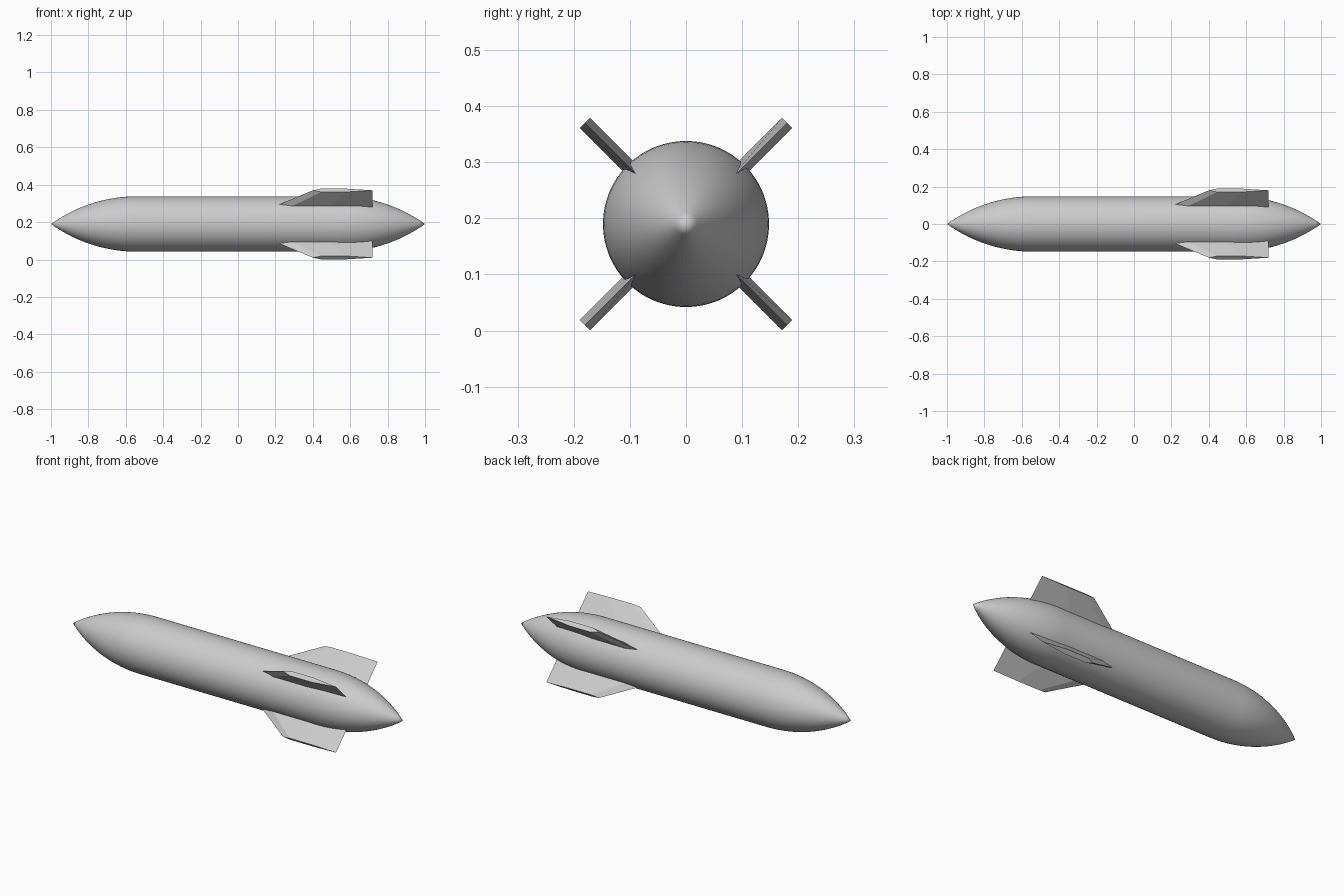
import bpy, bmesh, math
from mathutils import Matrix

if "Cube" in bpy.data.objects:
    bpy.data.objects.remove(bpy.data.objects["Cube"])

AXIS_Z = 0.19      # height of the body axis
R = 0.148          # body radius
OGIVE = 0.46       # length of each pointed end

grey = bpy.data.materials.new("light_grey")
grey.diffuse_color = (0.6, 0.6, 0.6, 1)
grey.use_nodes = True
grey.node_tree.nodes["Principled BSDF"].inputs["Base Color"].default_value = grey.diffuse_color


def finish(name, bm):
    bmesh.ops.recalc_face_normals(bm, faces=bm.faces)
    mesh = bpy.data.meshes.new(name)
    bm.to_mesh(mesh)
    bm.free()
    obj = bpy.data.objects.new(name, mesh)
    bpy.context.collection.objects.link(obj)
    obj.location.z = AXIS_Z
    mesh.materials.append(grey)
    return obj


# Body: tangent ogive at both ends of a cylinder, spun around the x axis
rho = (OGIVE ** 2 + R ** 2) / (2 * R)
steps = 16
tail = []
for i in range(steps + 1):
    d = OGIVE * i / steps
    tail.append((1 - OGIVE + d, max(0, math.sqrt(rho ** 2 - d ** 2) - rho + R)))
profile = [(-x, r) for x, r in reversed(tail)] + tail

bm = bmesh.new()
verts = [bm.verts.new((x, 0, r)) for x, r in profile]
edges = [bm.edges.new(p) for p in zip(verts, verts[1:])]
bmesh.ops.spin(bm, geom=verts + edges, cent=(0, 0, 0), axis=(1, 0, 0),
               angle=math.tau, steps=64)
bmesh.ops.remove_doubles(bm, verts=bm.verts, dist=0.0005)
body = finish("body", bm)
bpy.context.view_layer.objects.active = body
body.select_set(True)
bpy.ops.object.shade_smooth_by_angle(angle=math.radians(40))
body.select_set(False)


# Fins: swept hexagonal blades with sharp leading and trailing edges
def section(bm, lead, trail, radius, half):
    chord = trail - lead
    a, b = lead + 0.14 * chord, lead + 0.55 * chord
    outline = [(lead, 0), (a, half), (b, half), (trail, 0), (b, -half), (a, -half)]
    return [bm.verts.new((x, y, radius)) for x, y in outline]


def fin(name, angle):
    bm = bmesh.new()
    root = section(bm, 0.14, 0.72, 0.10, 0.0127)
    tip = section(bm, 0.40, 0.72, 0.2546, 0.0127)
    for i in range(6):
        j = (i + 1) % 6
        bm.faces.new((root[i], root[j], tip[j], tip[i]))
    bm.faces.new(root)
    bm.faces.new(tip)
    bm.transform(Matrix.Rotation(angle, 4, 'X'))
    return finish(name, bm)


for k, label in enumerate(("upper_front", "lower_front", "lower_back", "upper_back")):
    fin(label + "_fin", math.radians(45 + 90 * k))
